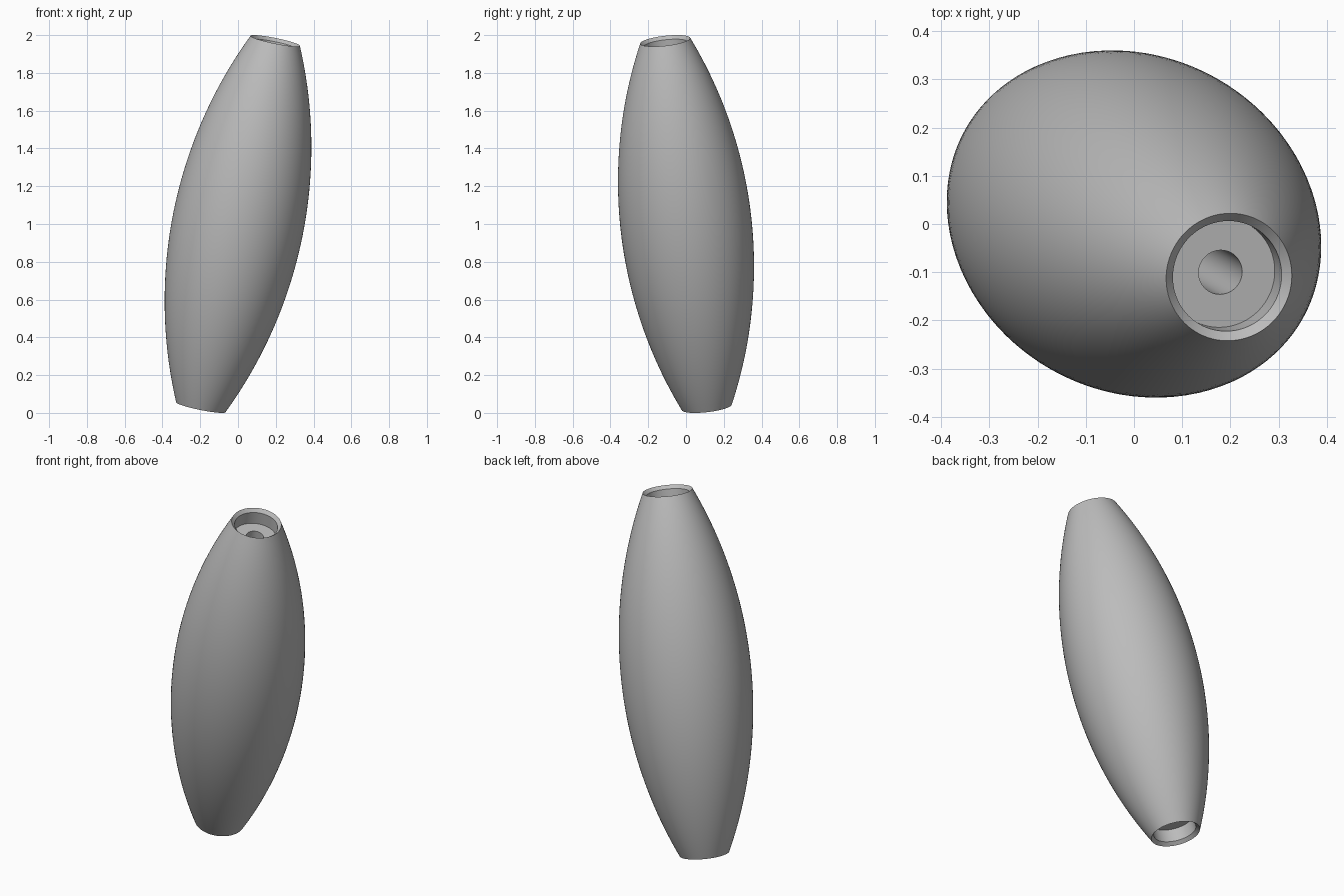
import bpy, bmesh, math
from mathutils import Vector, Matrix

cube = bpy.data.objects.get("Cube")
if cube:
    bpy.data.objects.remove(cube, do_unlink=True)

grey = bpy.data.materials.new("plain grey")
grey.use_nodes = True
colour = (0.5, 0.5, 0.5, 1)
grey.diffuse_color = colour
grey.node_tree.nodes["Principled BSDF"].inputs["Base Color"].default_value = colour

HALF, RIM, BELLY = 0.996, 0.133, 0.3475   # half length, end radius, middle radius
BORE, HOLE = 0.115, 0.046                 # counterbore and through-hole radii

# Outer wall: circular arc from the lower rim to the upper rim
sag = BELLY - RIM
arc_radius = (HALF ** 2 + sag ** 2) / (2 * sag)
STEPS = 48
profile = []
for i in range(STEPS + 1):
    z = -HALF + 2 * HALF * i / STEPS
    profile.append((BELLY - arc_radius + math.sqrt(arc_radius ** 2 - z * z), z))

# Chamfered lip, counterbore and central hole, mirrored at the lower end
socket = [(BORE, HALF - 0.018), (BORE, HALF - 0.09), (HOLE, HALF - 0.09)]
profile += socket + [(r, -z) for r, z in reversed(socket)]

# Revolve the closed section around the axis
bm = bmesh.new()
verts = [bm.verts.new((r, 0, z)) for r, z in profile]
edges = [bm.edges.new((v, verts[(i + 1) % len(verts)])) for i, v in enumerate(verts)]
bmesh.ops.spin(bm, geom=verts + edges, cent=(0, 0, 0), axis=(0, 0, 1),
               angle=math.tau, steps=96, use_duplicate=False)
bmesh.ops.remove_doubles(bm, verts=bm.verts[:], dist=1e-4)
bmesh.ops.recalc_face_normals(bm, faces=bm.faces[:])

# Lean the body towards the front left
lean = Vector((0.394, -0.22, 1.94)).to_track_quat('Z', 'Y').to_matrix().to_4x4()
bm.transform(Matrix.Translation((0, 0, 1)) @ lean)
mesh = bpy.data.meshes.new("barrel_body")
bm.to_mesh(mesh)
bm.free()
mesh.materials.append(grey)

body = bpy.data.objects.new("barrel_body", mesh)
bpy.context.collection.objects.link(body)
bpy.context.view_layer.objects.active = body
body.select_set(True)
bpy.ops.object.shade_smooth_by_angle(angle=math.radians(30))
